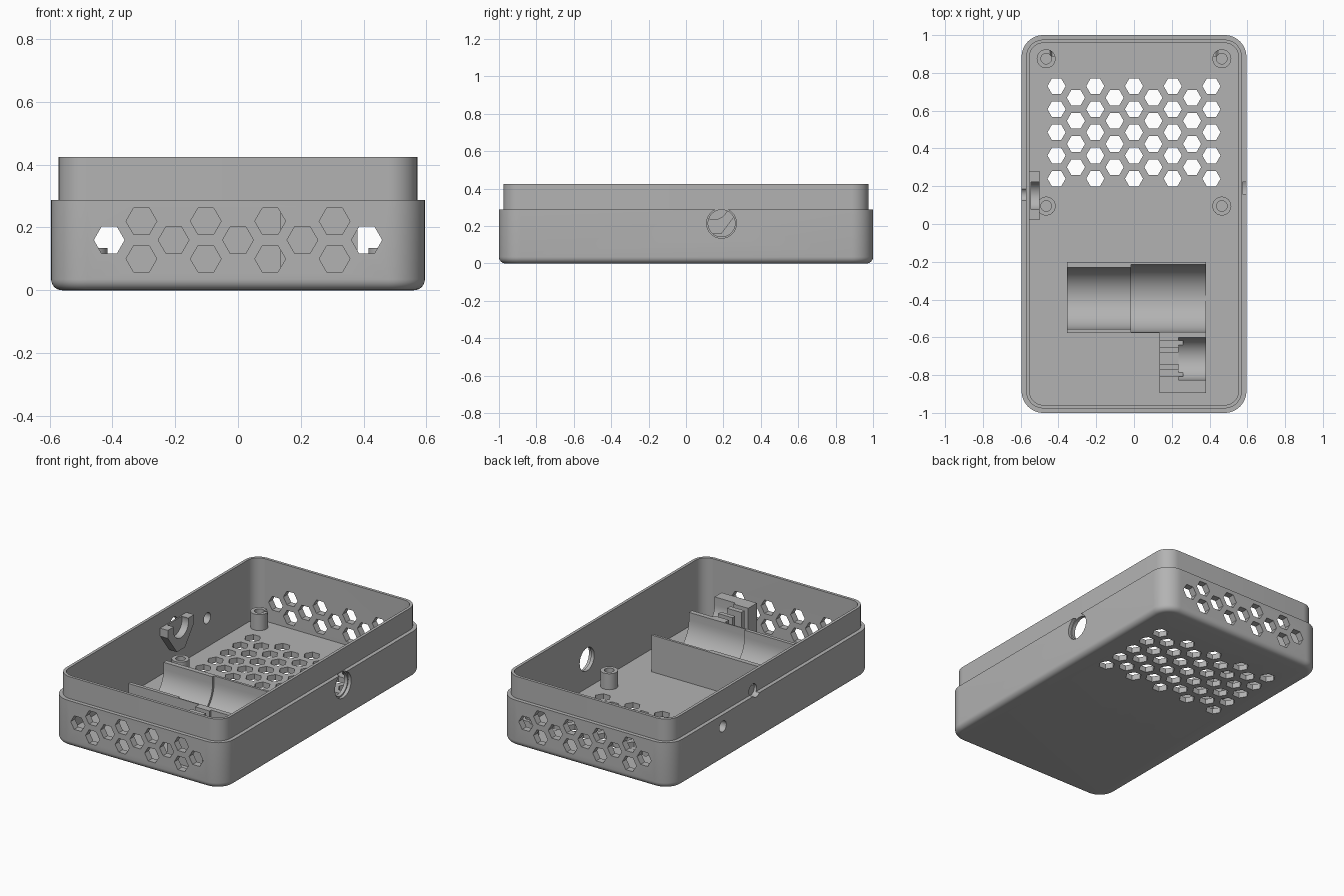
import bpy, bmesh, math
from mathutils import Matrix, Vector

if "Cube" in bpy.data.objects:
    bpy.data.objects.remove(bpy.data.objects["Cube"])

grey = bpy.data.materials.new("plain_grey")
grey.use_nodes = True
grey.diffuse_color = (0.45, 0.45, 0.45, 1)
grey.node_tree.nodes["Principled BSDF"].inputs["Base Color"].default_value = (0.45, 0.45, 0.45, 1)


def make(name, bm):
    bmesh.ops.recalc_face_normals(bm, faces=bm.faces)
    mesh = bpy.data.meshes.new(name)
    bm.to_mesh(mesh)
    bm.free()
    mesh.materials.append(grey)
    obj = bpy.data.objects.new(name, mesh)
    bpy.context.collection.objects.link(obj)
    return obj


def box(bm, x0, x1, y0, y1, z0, z1):
    size = Matrix.Diagonal((x1 - x0, y1 - y0, z1 - z0, 1))
    mid = Matrix.Translation(((x0 + x1) / 2, (y0 + y1) / 2, (z0 + z1) / 2))
    bmesh.ops.create_cube(bm, size=1, matrix=mid @ size)


def rod(bm, centre, radius, length, axis="Z", sides=32):
    """Prism centred on a point, along one axis."""
    turn = {"Z": Matrix(), "X": Matrix.Rotation(math.pi / 2, 4, "Y"),
            "Y": Matrix.Rotation(math.pi / 2, 4, "X")}[axis]
    spin = Matrix.Rotation(math.pi / 2, 4, "Z") if sides == 6 else Matrix()
    # hexagons keep their points left and right
    spin = Matrix() if sides == 6 and hex_points_x else spin
    bmesh.ops.create_cone(bm, cap_ends=True, segments=sides, radius1=radius, radius2=radius,
                          depth=length, matrix=Matrix.Translation(centre) @ turn @ spin)


def hexagon(bm, centre, radius, length, axis):
    """Hexagonal prism with its points towards -x and +x."""
    ring = []
    for i in range(6):
        a = i * math.pi / 3
        u, v = radius * math.cos(a), radius * math.sin(a)
        ring.append(Vector((u, v, 0)) if axis == "Z" else Vector((u, 0, v)))
    prism(bm, [Vector(centre) + p for p in ring], axis, length)


def prism(bm, points, axis, length):
    step = Vector([length / 2 if a == axis else 0 for a in "XYZ"])
    low = [bm.verts.new(p - step) for p in points]
    high = [bm.verts.new(p + step) for p in points]
    bm.faces.new(low)
    bm.faces.new(high)
    for i in range(len(points)):
        j = (i + 1) % len(points)
        bm.faces.new((low[i], low[j], high[j], high[i]))


def cut(obj, *cutters):
    """Subtract temporary cutter meshes, one after another."""
    for bm in cutters:
        tool = make("cutter", bm)
        tool.hide_render = True
        mod = obj.modifiers.new("cut", "BOOLEAN")
        mod.operation, mod.solver, mod.object = "DIFFERENCE", "EXACT", tool
        bpy.context.view_layer.objects.active = obj
        bpy.ops.object.modifier_apply(modifier=mod.name)
        bpy.data.objects.remove(tool)


def smooth(obj):
    bpy.ops.object.select_all(action="DESELECT")
    obj.select_set(True)
    bpy.context.view_layer.objects.active = obj
    bpy.ops.object.shade_smooth_by_angle(angle=math.radians(30))


hex_points_x = True
FLOOR = 0.035

# Tray shell: rounded rectangles stacked up the outside, over the lip and down the inside
FILLET = 0.035
profile = [(FILLET * (1 - math.sin(t)), FILLET * (1 - math.cos(t)))
           for t in [i * math.pi / 12 for i in range(7)]]
profile += [(0, 0.288), (0.024, 0.288), (0.024, 0.425), (0.042, 0.425), (0.042, FLOOR)]
bm = bmesh.new()
rings = []
for inset, z in profile:
    r = 0.115 - inset
    ring = []
    for k, (sx, sy) in enumerate([(1, 1), (-1, 1), (-1, -1), (1, -1)]):
        for i in range(13):
            a = (k + i / 12) * math.pi / 2
            ring.append(bm.verts.new((sx * 0.48 + r * math.cos(a),
                                      sy * 0.885 + r * math.sin(a), z)))
    rings.append(ring)
for low, high in zip(rings, rings[1:]):
    for i in range(len(low)):
        j = (i + 1) % len(low)
        bm.faces.new((low[i], low[j], high[j], high[i]))
bm.faces.new(rings[0])
bm.faces.new(rings[-1])
tray = make("tray_shell", bm)

# Honeycomb vents in the floor and both end walls
PITCH = 0.1025
floor_vents, end_vents = bmesh.new(), bmesh.new()
for col in range(-4, 5):
    odd = col % 2
    for row in range(4 if odd else 5):
        y = 0.24 + 0.1225 * row + (0.061 if odd else 0)
        hexagon(floor_vents, (col * PITCH, y, 0), 0.048, 0.2, "Z")
    for z in ((0.1, 0.22) if odd else (0.16,)):
        for y in (-1, 1):
            hexagon(end_vents, (col * PITCH, y, z), 0.049, 0.22, "Y")

# Round holes in the side walls: large stepped one, small one and cable hole
through, recess = bmesh.new(), bmesh.new()
rod(through, (0.6, 0.19, 0.215), 0.072, 0.2, "X")
rod(through, (-0.6, 0.485, 0.215), 0.034, 0.2, "X")
rod(through, (-0.6, 0.155, 0.31), 0.038, 0.2, "X")
rod(recess, (0.62, 0.19, 0.215), 0.08, 0.09, "X")
cut(tray, floor_vents, end_vents, through, recess)
smooth(tray)

# Hollow screw posts, the rear pair notched by the end vents
for x, side in ((-0.465, "right"), (0.465, "left")):
    for y, end in ((0.095, "middle"), (0.875, "rear")):
        bm, bore, notch = bmesh.new(), bmesh.new(), bmesh.new()
        rod(bm, (x, y, 0.0825), 0.05, 0.105)
        rod(bore, (x, y, 0.15), 0.028, 0.22)
        post = make(f"screw_post_{end}_{side}", bm)
        cut(post, bore)
        if end == "rear":
            hexagon(notch, (math.copysign(4 * PITCH, x), 1, 0.16), 0.049, 0.22, "Y")
            cut(post, notch)
        else:
            notch.free()
        smooth(post)


def trough(bm, x0, x1, y, z, radius):
    """Round-bottomed channel along x, open at the top."""
    pts = [Vector(((x0 + x1) / 2, y + radius * math.cos(a), z + radius * math.sin(a)))
           for a in [math.pi + i * math.pi / 24 for i in range(25)]]
    up = Vector((0, 0, 0.2))
    prism(bm, [pts[0] + up] + pts + [pts[-1] + up], "X", x1 - x0)


# Large cradle with two channel widths
TOP = 0.265
bm, narrow, wide = bmesh.new(), bmesh.new(), bmesh.new()
box(bm, -0.355, 0.38, -0.578, -0.2, FLOOR - 0.01, TOP)
trough(narrow, -0.5, 0.1, -0.393, 0.22, 0.163)
trough(wide, -0.015, 0.5, -0.393, 0.22, 0.178)
cradle = make("large_cradle", bm)
cut(cradle, narrow, wide)
smooth(cradle)

# Small cradle with a slotted end block
bm, channel, slots = bmesh.new(), bmesh.new(), bmesh.new()
box(bm, 0.135, 0.38, -0.895, -0.577, FLOOR - 0.01, TOP)
trough(channel, 0.235, 0.5, -0.713, 0.215, 0.112)
for y, half, depth in ((-0.635, 0.018, 0.13), (-0.71, 0.03, 0.11), (-0.79, 0.018, 0.13)):
    box(slots, 0.1, 0.26, y - half, y + half, depth, 0.4)
small = make("small_cradle", bm)
cut(small, channel, slots)
smooth(small)

# Wedge-shaped bracket on the side wall, holding the cable hole
bm, ring_cut = bmesh.new(), bmesh.new()
outline = [(0.02, 0.33), (0.02, 0.28), (0.11, 0.16), (0.19, 0.16), (0.28, 0.28), (0.28, 0.33)]
prism(bm, [Vector((-0.5275, y, z)) for y, z in outline], "X", 0.055)
rod(ring_cut, (-0.5, 0.15, 0.31), 0.075, 0.09, "X")
bracket = make("wall_bracket", bm)
cut(bracket, ring_cut)
smooth(bracket)
